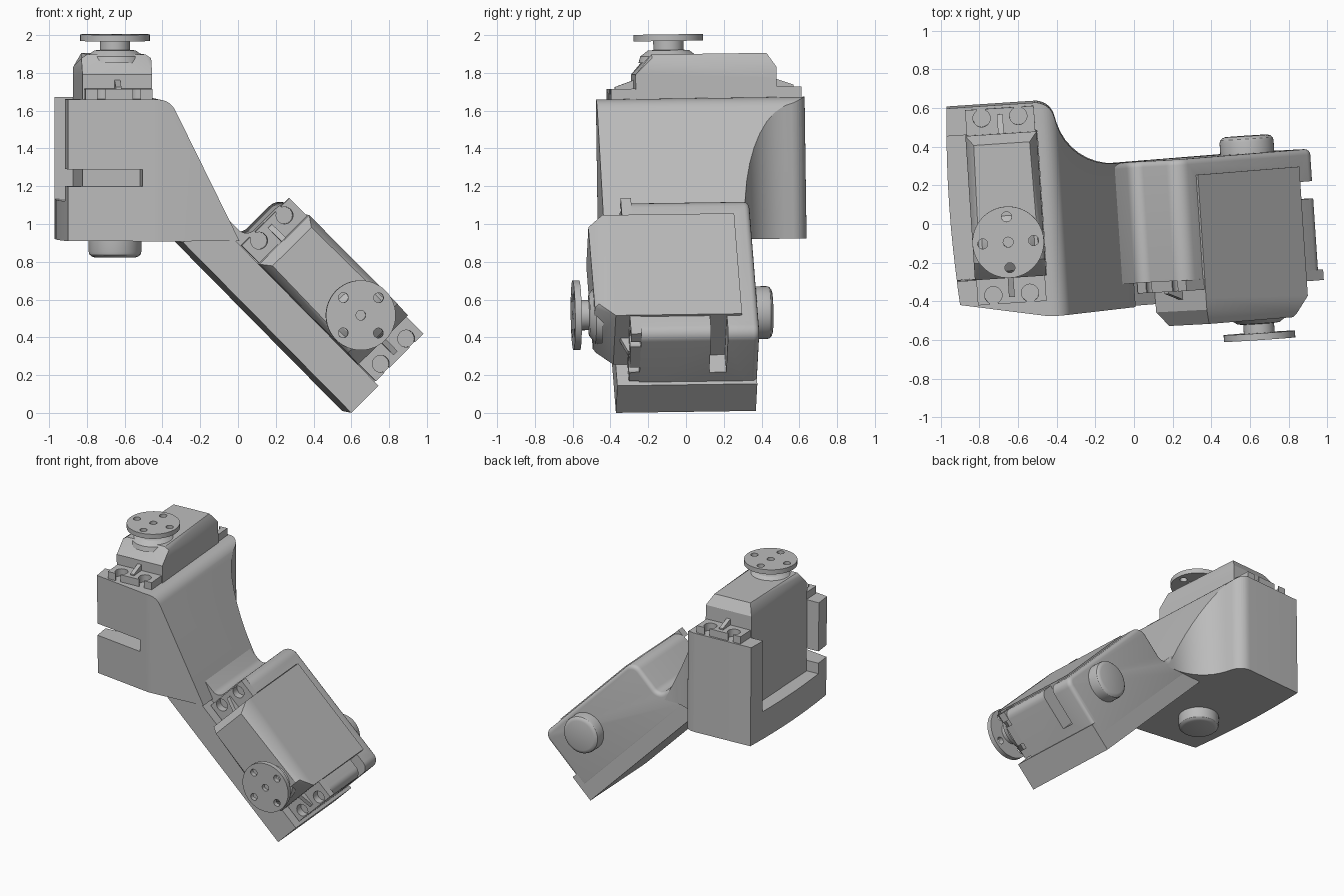
import bpy, bmesh, math
from mathutils import Matrix, Vector

old = bpy.data.objects.get("Cube")
if old:
    bpy.data.objects.remove(old, do_unlink=True)

grey = bpy.data.materials.new("plain grey")
grey.use_nodes = True
grey.diffuse_color = (0.5, 0.5, 0.5, 1)
grey.node_tree.nodes["Principled BSDF"].inputs["Base Color"].default_value = (0.5, 0.5, 0.5, 1)

T = Matrix.Translation
# The whole bracket is turned and tipped slightly
WORLD = (T((0, 0, 1.005)) @ Matrix.Rotation(math.radians(0.8), 4, 'X')
         @ Matrix.Rotation(math.radians(3.8), 4, 'Z') @ T((0, 0, -1)))


def frame(origin, x, y):
    x, y = Vector(x), Vector(y)
    m = Matrix((x, y, x.cross(y))).transposed().to_4x4()
    return WORLD @ T(origin) @ m


# Servo frames: origin on the shaft at mounting height, Z along the shaft, Y along the case
UPPER = frame((-0.655, -0.037, 1.66), (1, 0, 0), (0, 1, 0))
LOWER = frame((0.609, -0.307, 0.52), (0.711, 0, 0.703), (-0.703, 0, 0.711))
SIDE = frame((0, 0, 0), (1, 0, 0), (0, 0, 1))


def finish(name, bm, m):
    bmesh.ops.recalc_face_normals(bm, faces=bm.faces)
    bm.transform(m)
    me = bpy.data.meshes.new(name)
    bm.to_mesh(me)
    bm.free()
    me.materials.append(grey)
    me.shade_smooth()
    me.set_sharp_from_angle(angle=math.radians(30))
    ob = bpy.data.objects.new(name, me)
    bpy.context.collection.objects.link(ob)
    return ob


def rounded(points, steps=8):
    """Fillet each (x, y, radius) corner of an outline."""
    out = []
    for i, (x, y, r) in enumerate(points):
        p = Vector((x, y))
        if r == 0:
            out.append(p)
            continue
        a = (Vector(points[i - 1][:2]) - p).normalized()
        b = (Vector(points[(i + 1) % len(points)][:2]) - p).normalized()
        half = a.angle(b) / 2
        c = p + (a + b).normalized() * r / math.sin(half)
        s, e = p + a * r / math.tan(half) - c, p + b * r / math.tan(half) - c
        turn = s.angle_signed(e)
        for k in range(steps + 1):
            out.append(c + Matrix.Rotation(-turn * k / steps, 2) @ s)
    return out


def prism(name, outline, z0, z1, m, bevel=0):
    bm = bmesh.new()
    face = bm.faces.new([bm.verts.new((p[0], p[1], z0)) for p in outline])
    edges = list(face.edges)
    top = bmesh.ops.extrude_face_region(bm, geom=[face], use_keep_orig=True)
    bmesh.ops.translate(bm, vec=(0, 0, z1 - z0),
                        verts=[v for v in top["geom"] if isinstance(v, bmesh.types.BMVert)])
    if bevel:
        bmesh.ops.bevel(bm, geom=edges, offset=bevel, segments=4, profile=0.5, affect='EDGES')
    return finish(name, bm, m)


def box(name, x, y, z, m):
    return prism(name, [(x[0], y[0]), (x[1], y[0]), (x[1], y[1]), (x[0], y[1])], z[0], z[1], m)


def lathe(name, profile, m, n=48):
    bm = bmesh.new()
    rings = [[bm.verts.new((r * math.cos(k * math.tau / n), r * math.sin(k * math.tau / n), z))
              for k in range(n)] for r, z in profile]
    for a, b in zip(rings, rings[1:]):
        for k in range(n):
            j = (k + 1) % n
            bm.faces.new((a[k], a[j], b[j], b[k]))
    bm.faces.new(rings[0])
    bm.faces.new(rings[-1])
    return finish(name, bm, m)


def hull(name, points, m):
    bm = bmesh.new()
    for p in points:
        bm.verts.new(p)
    bmesh.ops.convex_hull(bm, input=bm.verts)
    return finish(name, bm, m)


def combine(ob, cutters, operation='DIFFERENCE'):
    for c in cutters:
        mod = ob.modifiers.new("cut", 'BOOLEAN')
        mod.operation, mod.solver, mod.object = operation, 'EXACT', c
    bpy.context.view_layer.update()
    me = bpy.data.meshes.new_from_object(ob.evaluated_get(bpy.context.evaluated_depsgraph_get()))
    ob.modifiers.clear()
    ob.data = me
    me.shade_smooth()
    me.set_sharp_from_angle(angle=math.radians(30))
    for c in cutters:
        bpy.data.objects.remove(c, do_unlink=True)


def servo(tag, m):
    # Case with a sloping lid
    box(tag + "_servo_case", (-0.185, 0.185), (-0.188, 0.56), (-0.54, 0.1), m)
    lid = []
    for s in (-1, 1):
        lid += [(s * 0.185, -0.188, 0.1), (s * 0.185, 0.56, 0.1), (s * 0.185, -0.188, 0.13),
                (s * 0.185, -0.1, 0.215), (s * 0.185, 0.56, 0.16), (s * 0.155, -0.1, 0.235),
                (s * 0.145, 0.51, 0.235)]
    hull(tag + "_servo_lid", lid, m)
    # Mounting ears with open screw slots and a rib
    for end, side, y in (("near", -1, -0.188), ("far", 1, 0.56)):
        tip = y + side * 0.132
        ear = box(tag + "_" + end + "_ear", (-0.178, 0.178), sorted((y, tip)), (0, 0.055), m)
        cuts = []
        for x in (-0.095, 0.095):
            hole = y + side * 0.085
            cuts.append(lathe("hole", [(0.045, -0.1), (0.045, 0.2)], m @ T((x, hole, 0)), 24))
            cuts.append(box("slot", (x - 0.02, x + 0.02), sorted((hole, tip + side * 0.1)),
                            (-0.11, 0.21), m))
        combine(ear, cuts)
        hull(tag + "_" + end + "_rib", [(x, yy, z) for x in (-0.015, 0.015) for yy, z in
             ((y, 0.05), (y, 0.1), (y + side * 0.1, 0.05), (y + side * 0.1, 0.065))], m)
    # Shaft and output horn
    lathe(tag + "_shaft", [(0.16, 0.19), (0.15, 0.225), (0.11, 0.255), (0.08, 0.258), (0.08, 0.31)], m)
    horn = lathe(tag + "_horn", [(0.185, 0.305), (0.185, 0.34)], m)
    spots = [(0, 0)] + [(0.132 * math.cos(a), 0.132 * math.sin(a))
                        for a in (k * math.pi / 2 for k in range(4))]
    combine(horn, [lathe("hole", [(0.026, 0.28), (0.026, 0.4)], m @ T((x, y, 0)), 20)
                   for x, y in spots])


def pivot(tag, z, m):
    lathe(tag + "_pivot", [(0.11, z - 0.09), (0.125, z - 0.085), (0.136, z - 0.075),
                           (0.14, z - 0.06), (0.14, z + 0.02)], m)


servo("upper", UPPER)
servo("lower", LOWER)
pivot("upper", -0.75, UPPER)
pivot("lower", -0.627, LOWER)

# Upper housing: plan outline trimmed by the sloping side, then hollowed
plan = rounded([(-0.925, -0.35, 0), (-0.46, -0.44, 0.3), (0.3, -0.424, 0), (0.3, 0.32, 0),
                (-0.31, 0.32, 0.3), (-0.395, 0.67, 0.1), (-0.928, 0.67, 0), (-0.965, 0.16, 6)])
housing = prism("upper_housing", plan, 0.8, 1.8, WORLD)
slope = rounded([(-1.2, 0.91, 0), (-0.02, 0.91, 0), (-0.39, 1.66, 0.1), (-1.2, 1.66, 0)])
combine(housing, [prism("slope", slope, -1, 1, SIDE)], 'INTERSECT')
combine(housing, [box("pocket", (-1, 0.187), (-0.19, 0.563), (-0.54, 1), UPPER),
                  box("cable_slot", (-1, 0.12), (-0.7, -0.15), (-0.46, -0.37), UPPER)])

# Arm plate running down to the lower servo
box("arm_plate", (-0.391, -0.187), (-0.344, 0.925), (-0.626, 0.117), LOWER)

# Lower cradle with end walls and a back wall
outline = rounded([(-0.3, -0.32, 0), (0.175, -0.32, 0.06), (0.175, 0.7, 0.08),
                   (-0.13, 0.7, 0.06), (-0.13, 0.86, 0), (-0.3, 0.86, 0)])
cradle = prism("lower_cradle", outline, -0.627, 0, LOWER, 0.03)
combine(cradle, [box("pocket", (-0.187, 1), (-0.19, 0.563), (-0.54, 1), LOWER),
                 box("cable_slot", (-0.12, 1), (-0.7, -0.15), (-0.46, -0.37), LOWER)])
